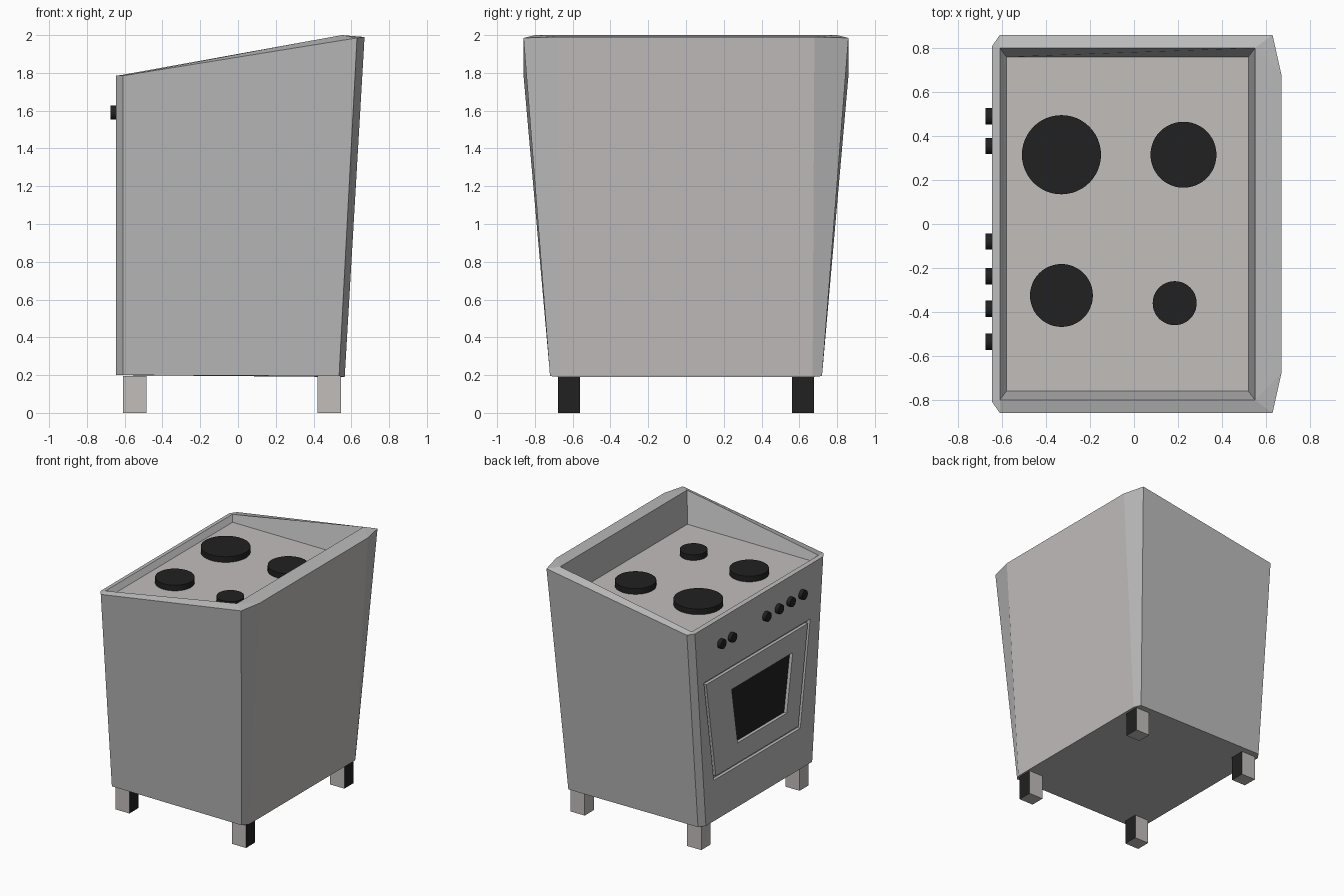
import bpy, bmesh, math
from mathutils import Matrix

cube = bpy.data.objects.get("Cube")
if cube:
    bpy.data.objects.remove(cube, do_unlink=True)


def material(name, color):
    m = bpy.data.materials.new(name)
    m.use_nodes = True
    m.diffuse_color = (*color, 1)
    m.node_tree.nodes["Principled BSDF"].inputs["Base Color"].default_value = (*color, 1)
    return m


GREY = material("steel grey", (0.50, 0.50, 0.50))
WARM = material("warm grey", (0.54, 0.51, 0.50))
BLACK = material("matte black", (0.015, 0.015, 0.015))


def finish(bm, name, mats):
    bmesh.ops.remove_doubles(bm, verts=bm.verts, dist=0.0005)
    bmesh.ops.recalc_face_normals(bm, faces=bm.faces)
    mesh = bpy.data.meshes.new(name)
    bm.to_mesh(mesh)
    bm.free()
    for m in mats:
        mesh.materials.append(m)
    obj = bpy.data.objects.new(name, mesh)
    bpy.context.collection.objects.link(obj)
    return obj


def loft(bm, rings, skip=(), cap_material=None):
    """Join successive rings of points; optionally cap the last ring."""
    rows = [[bm.verts.new(p) for p in ring] for ring in rings]
    n = len(rows[0])
    for r, (a, b) in enumerate(zip(rows, rows[1:])):
        for i in range(n):
            j = (i + 1) % n
            if (r, i) in skip:
                continue
            if rings[r + 1][i] == rings[r + 1][j]:
                bm.faces.new((a[i], a[j], b[i]))
            else:
                bm.faces.new((a[i], a[j], b[j], b[i]))
    if cap_material is not None:
        bm.faces.new(rows[-1]).material_index = cap_material


def outline(front, back, shoulder, wide, front_wide, back_wide, zs):
    """Eight-sided plan with cut corners, starting on the control side."""
    plan = [(front, -front_wide, zs[0]), (-0.61, -wide, zs[0]),
            (shoulder, -wide, zs[1]), (back, -back_wide, zs[2])]
    mirrored = [(x, -y, z) for x, y, z in reversed(plan)]
    return [mirrored[-1]] + plan + mirrored[:-1]


def tray_ring(x0, x1, w, z0, z1):
    """Rectangle whose corners are doubled to match the eight-sided plan."""
    a, b, c, d = (x0, w, z0), (x0, -w, z0), (x1, -w, z1), (x1, w, z1)
    return [a, b, b, c, c, d, d, a]


def trapezoid(x, center, low_half, high_half, z0, z1):
    return [(x, center + low_half, z0), (x, center - low_half, z0),
            (x, center - high_half, z1), (x, center + high_half, z1)]


# Body: tapered shell, sloping rim and sunken hob
FRONT = -0.645
bottom = outline(FRONT, 0.565, 0.535, 0.72, 0.67, 0.67, (0.2, 0.195, 0.19))
top = outline(FRONT, 0.67, 0.63, 0.86, 0.81, 0.68, (1.785, 1.985, 1.99))
bm = bmesh.new()
rim = tray_ring(-0.61, 0.55, 0.80, 1.79, 2.0)
loft(bm, [bottom, top, rim], skip={(0, 0)})
bm.faces.new([bm.verts.new(p) for p in bottom])
corners = [rim[i] for i in (0, 1, 3, 5)]
floor = [(x, y, 1.75) for x in (-0.58, 0.52) for y in (0.76, -0.76)]
loft(bm, [corners, [floor[i] for i in (0, 1, 3, 2)]], cap_material=1)

# Control side: grooved door with recessed dark window
groove = FRONT + 0.025
door_out = (0.025, 0.545, 0.67, 0.525, 1.35)
door_in = (0.025, 0.52, 0.64, 0.55, 1.325)
window = (-0.04, 0.31, 0.385, 0.71, 1.165)
loft(bm, [[bottom[0], bottom[1], top[1], top[0]],
          trapezoid(FRONT, *door_out), trapezoid(groove, *door_out),
          trapezoid(groove, *door_in), trapezoid(FRONT, *door_in),
          trapezoid(FRONT, *window), trapezoid(groove, *window)],
     cap_material=2)

body = finish(bm, "oven_body", (GREY, WARM, BLACK))
for f in body.data.polygons:
    if f.normal.x > 0.99 and f.center.x > 0.56:
        f.material_index = 1


def cylinder(name, radius, depth, sides, matrix):
    bm = bmesh.new()
    bmesh.ops.create_cone(bm, cap_ends=True, segments=sides, radius1=radius,
                          radius2=radius, depth=depth, matrix=matrix)
    return finish(bm, name, (BLACK,))


# Hot plates
for i, (x, y, r) in enumerate([(-0.33, 0.315, 0.18), (0.225, 0.315, 0.15),
                               (-0.33, -0.325, 0.143), (0.185, -0.36, 0.1)]):
    cylinder(f"hot_plate_{i + 1}", r, 0.05, 48, Matrix.Translation((x, y, 1.77)))

# Knobs
for i, y in enumerate([0.49, 0.355, -0.08, -0.237, -0.385, -0.535]):
    cylinder(f"knob_{i + 1}", 0.037, 0.035, 24,
             Matrix.Translation((-0.658, y, 1.59)) @ Matrix.Rotation(math.pi / 2, 4, "Y"))

# Legs, dark on the rear face
for xname, x in (("front", -0.547), ("rear", 0.483)):
    for yname, y in (("right", -0.62), ("left", 0.62)):
        bm = bmesh.new()
        bmesh.ops.create_cube(bm, size=1, matrix=Matrix.Translation((x, y, 0.0975))
                              @ Matrix.Diagonal((0.125, 0.115, 0.195, 1)))
        leg = finish(bm, f"{xname}_{yname}_leg", (WARM, BLACK))
        for f in leg.data.polygons:
            f.material_index = int(f.normal.x > 0.9)
